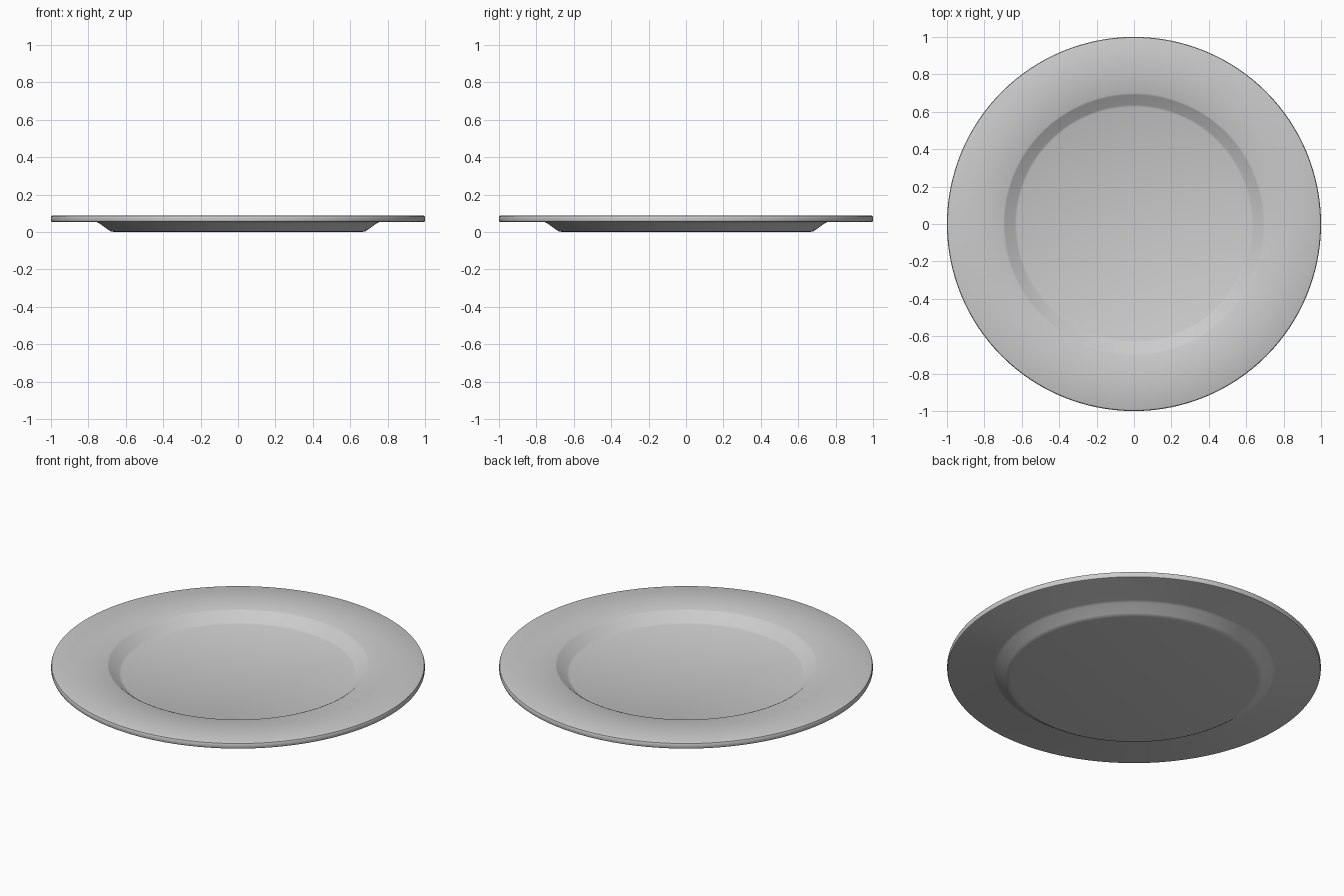
import bpy, bmesh, math

if "Cube" in bpy.data.objects:
    bpy.data.objects.remove(bpy.data.objects["Cube"])

# Cross-section (radius, z) from the underside centre around the rim to the floor centre
profile = [
    (0, 0), (0.66, 0), (0.68, 0.003), (0.69, 0.009), (0.74, 0.045), (0.755, 0.052),
    (0.99, 0.052), (0.997, 0.055), (1.0, 0.062),
    (1.0, 0.078), (0.997, 0.085), (0.99, 0.088),
    (0.70, 0.088), (0.69, 0.083), (0.637, 0.039), (0.625, 0.034), (0, 0.034),
]

# Plate, revolved around z
bm = bmesh.new()
verts = [bm.verts.new((r, 0, z)) for r, z in profile]
edges = [bm.edges.new(pair) for pair in zip(verts, verts[1:])]
bmesh.ops.spin(bm, geom=verts + edges, cent=(0, 0, 0), axis=(0, 0, 1),
               angle=math.tau, steps=128, use_duplicate=False)
bmesh.ops.remove_doubles(bm, verts=bm.verts, dist=1e-5)
bmesh.ops.recalc_face_normals(bm, faces=bm.faces)
mesh = bpy.data.meshes.new("plate")
bm.to_mesh(mesh)
bm.free()

plate = bpy.data.objects.new("plate", mesh)
bpy.context.collection.objects.link(plate)
bpy.context.view_layer.objects.active = plate
plate.select_set(True)
bpy.ops.object.shade_smooth_by_angle(angle=math.radians(35))
